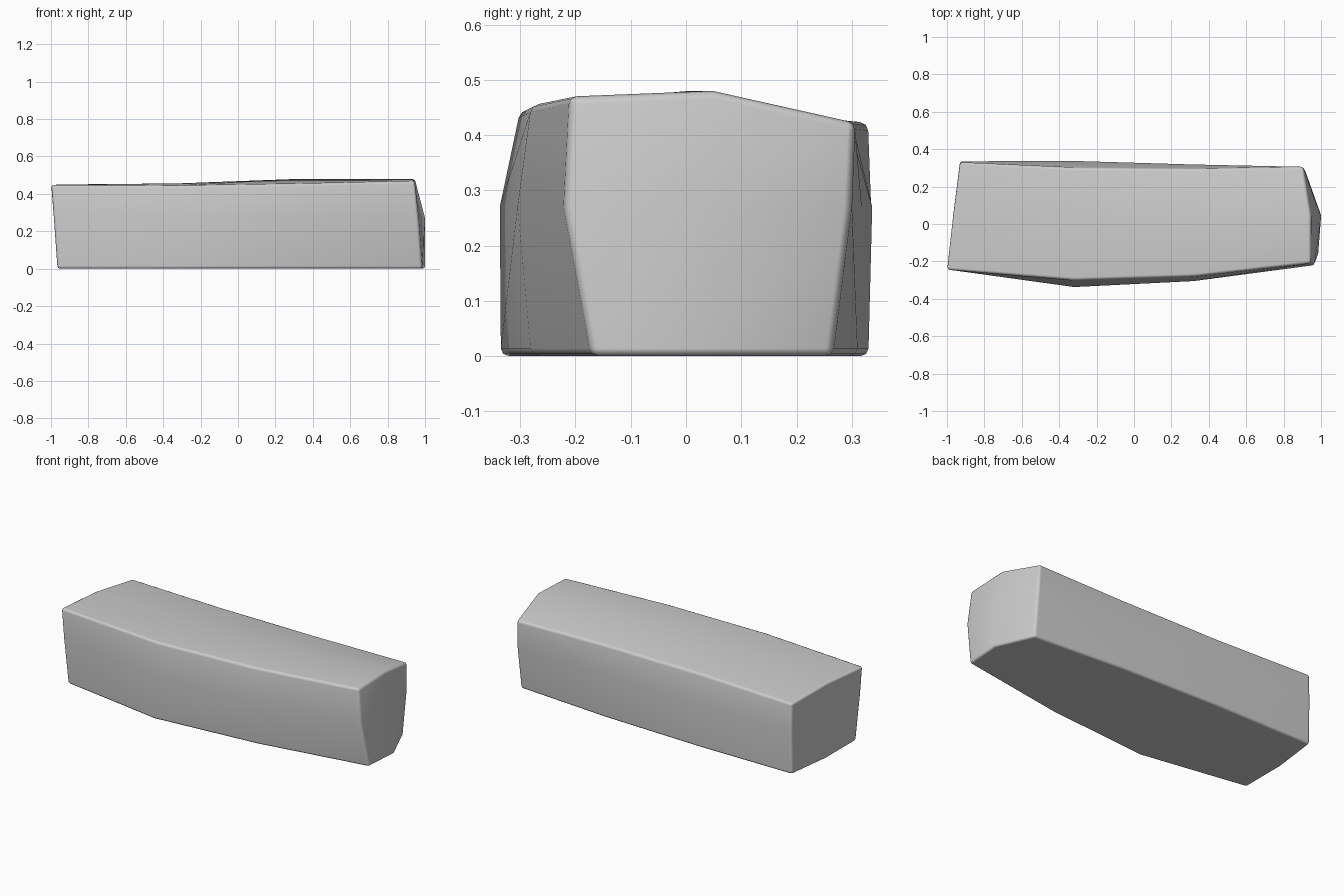
import bpy, bmesh

cube = bpy.data.objects.get("Cube")
if cube:
    bpy.data.objects.remove(cube)

# One flat stone colour
stone = bpy.data.materials.new("pale_grey")
stone.use_nodes = True
grey = (0.6, 0.6, 0.6, 1)
stone.diffuse_color = grey
stone.node_tree.nodes["Principled BSDF"].inputs["Base Color"].default_value = grey

# Cross-sections from the left-hand to the right-hand end:
# front y and back y at (bottom, middle, top); top height at (front, ridge, back)
SECTIONS = [
    ((-.23, -.245, -.245), (.33, .335, .33), (.448, .45, .422)),
    ((-.335, -.337, -.30), (.33, .337, .30), (.445, .456, .425)),
    ((-.28, -.305, -.28), (.31, .318, .295), (.455, .48, .425)),
    ((-.17, -.22, -.21), (.265, .30, .307), (.47, .48, .422)),
]
# x of each end, rows bottom to top, columns front to back
LOW_END = [(-.965, -.965, -.93), (-.985, -.967, -.93), (-1.0, -.967, -.93)]
HIGH_END = [(.985, 1.0, .905), (.965, 1.0, .91), (.945, .945, .905)]
MID_HEIGHT = .27


def point(i, j, k):
    """Grid point: i along the length, j front to back, k bottom to top."""
    front, back, top = SECTIONS[i]
    y = front[k] + (back[k] - front[k]) * j / 2
    z = (0, MID_HEIGHT, top[j])[k]
    x = {0: LOW_END[k][j], 1: -.32, 2: .32, 3: HIGH_END[k][j]}[i]
    return x, y, z


# Outer shell of the grid
bm = bmesh.new()
verts = {}


def quad(*cells):
    for c in cells:
        if c not in verts:
            verts[c] = bm.verts.new(point(*c))
    bm.faces.new([verts[c] for c in cells])


for i in range(3):
    for n in range(2):
        for side in (0, 2):
            quad((i, n, side), (i + 1, n, side), (i + 1, n + 1, side), (i, n + 1, side))
            quad((i, side, n), (i + 1, side, n), (i + 1, side, n + 1), (i, side, n + 1))
for end in (0, 3):
    for j in range(2):
        for k in range(2):
            quad((end, j, k), (end, j + 1, k), (end, j + 1, k + 1), (end, j, k + 1))
bmesh.ops.recalc_face_normals(bm, faces=bm.faces)

mesh = bpy.data.meshes.new("stone_block")
bm.to_mesh(mesh)
bm.free()
mesh.materials.append(stone)
block = bpy.data.objects.new("stone_block", mesh)
bpy.context.collection.objects.link(block)
for face in mesh.polygons:
    face.use_smooth = True

# Narrow worn edges with broad faces kept clean
bevel = block.modifiers.new("worn_edges", "BEVEL")
bevel.width = .014
bevel.segments = 2
bevel.limit_method = "ANGLE"
bevel.angle_limit = .8
weighted = block.modifiers.new("clean_shading", "WEIGHTED_NORMAL")
weighted.keep_sharp = True
